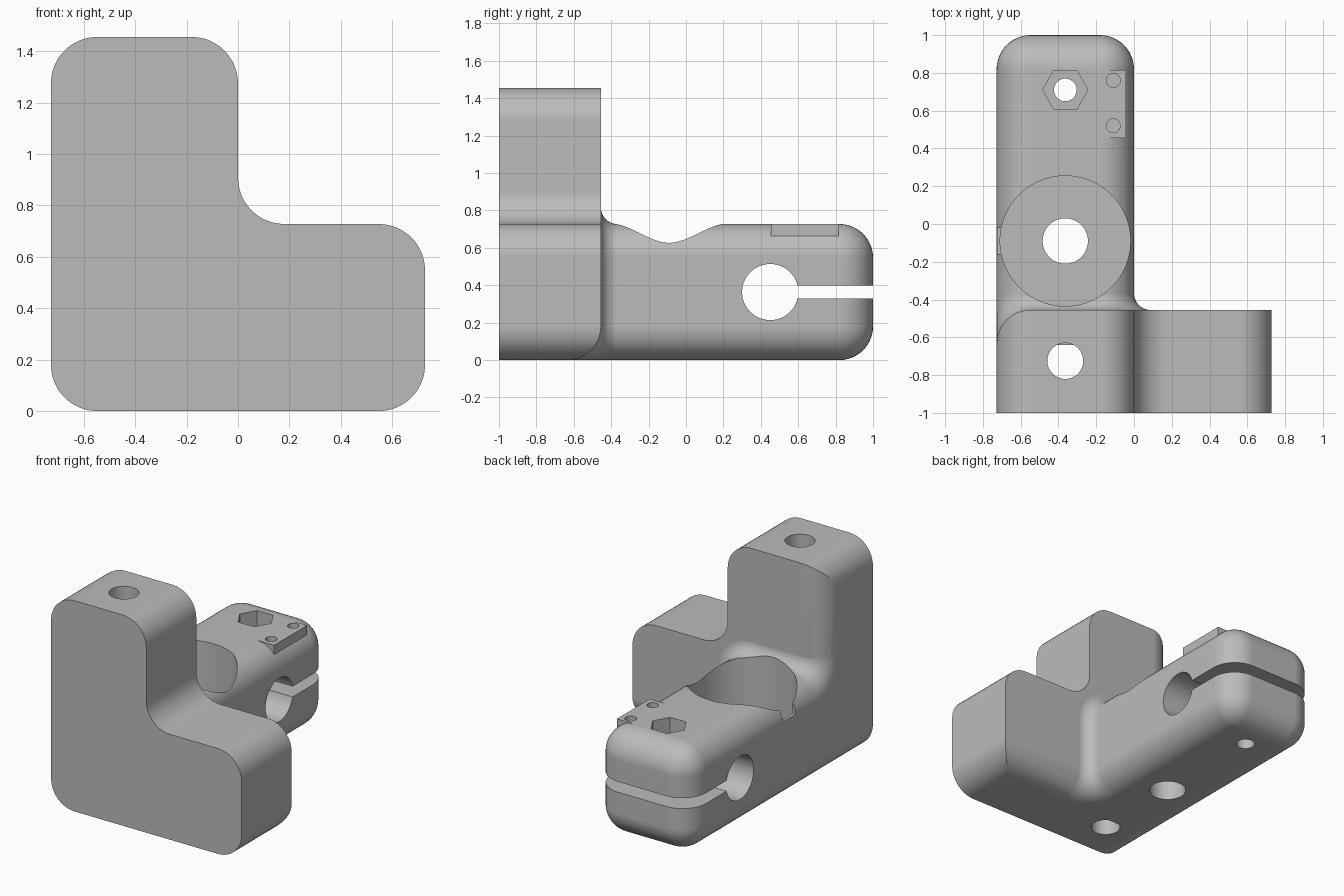
import bpy, bmesh
from math import sin, cos, pi, radians
from mathutils import Vector

W = 0.7275        # arm width, arm height and half of the bracket width
R = 0.18          # large edge rounding
F = 0.09          # blend between arm and bracket
BACK = -0.455     # rear face of the bracket
MID = -W / 2      # centre line of the arm
SEG = 12

scene_cube = bpy.data.objects.get("Cube")
if scene_cube:
    bpy.data.objects.remove(scene_cube, do_unlink=True)

grey = bpy.data.materials.new("plain_grey")
grey.use_nodes = True
COLOUR = (0.5, 0.5, 0.5, 1)
grey.diffuse_color = COLOUR
grey.node_tree.nodes["Principled BSDF"].inputs["Base Color"].default_value = COLOUR


def make_object(name, bm):
    bmesh.ops.recalc_face_normals(bm, faces=bm.faces[:])
    mesh = bpy.data.meshes.new(name)
    bm.to_mesh(mesh)
    bm.free()
    mesh.materials.append(grey)
    obj = bpy.data.objects.new(name, mesh)
    bpy.context.collection.objects.link(obj)
    return obj


def arc(cx, cy, r, start, end, n=SEG):
    angles = [radians(start + (end - start) * i / n) for i in range(n + 1)]
    return [(cx + r * cos(a), cy + r * sin(a)) for a in angles]


def loft(name, rings):
    """Closed solid through rings of equal length."""
    bm = bmesh.new()
    rows = [[bm.verts.new(p) for p in ring] for ring in rings]
    n = len(rows[0])
    for a, b in zip(rows, rows[1:]):
        for i in range(n):
            j = (i + 1) % n
            bm.faces.new((a[i], a[j], b[j], b[i]))
    bm.faces.new(rows[0])
    bm.faces.new(rows[-1])
    return make_object(name, bm)


def prism(name, points, axis, lo, hi):
    place = {"x": lambda a, b, t: (t, a, b),
             "y": lambda a, b, t: (a, t, b),
             "z": lambda a, b, t: (a, b, t)}[axis]
    return loft(name, [[place(a, b, t) for a, b in points] for t in (lo, hi)])


def round_bar(name, a, b, r, axis, lo, hi, sides=48):
    return prism(name, arc(a, b, r, 0, 360, sides)[:-1], axis, lo, hi)


def box(name, x0, x1, y0, y1, z0, z1):
    return prism(name, [(x0, y0), (x1, y0), (x1, y1), (x0, y1)], "z", z0, z1)


def cut(obj, cutters):
    for c in cutters:
        mod = obj.modifiers.new("cut", "BOOLEAN")
        mod.operation = "DIFFERENCE"
        mod.solver = "EXACT"
        mod.object = c
    bpy.context.view_layer.update()
    graph = bpy.context.evaluated_depsgraph_get()
    mesh = bpy.data.meshes.new_from_object(obj.evaluated_get(graph))
    obj.modifiers.clear()
    obj.data = mesh


# Bracket: L profile, with a rounded rear outer edge and rounded rear bottom edge
lo, hi, top = R - W, W - R, 2 * W - R
profile = (arc(lo, R, R, 180, 270) + arc(hi, R, R, 270, 360)
           + arc(hi, W - R, R, 0, 90) + arc(R, W + R, R, 270, 180)
           + arc(-R, top, R, 0, 90) + arc(lo, top, R, 90, 180))
bracket = prism("bracket", profile, "y", -1, BACK)
out = 0.05
edge_cut = prism("edge_cutter", arc(lo, BACK - R, R, 90, 180)
                 + [(-W - out, BACK - R), (-W - out, BACK + out), (lo, BACK + out)],
                 "z", -0.1, 1.6)
base_cut = prism("base_cutter", arc(BACK - R, R, R, 0, -90)
                 + [(BACK - R, -out), (BACK + out, -out), (BACK + out, R)],
                 "x", -0.9, 0.9)
post_hole = round_bar("post_hole_cutter", MID, -0.725, 0.095, "z", -0.1, 1.6)

# Arm: box rounded on every edge except where it enters the bracket
arm = box("arm", -W, 0, BACK - R - 0.005, 1, 0, W)
bm = bmesh.new()
bm.from_mesh(arm.data)
edges = [e for e in bm.edges if max(v.co.y for v in e.verts) > 0]
bmesh.ops.bevel(bm, geom=edges, offset=R, segments=SEG, profile=0.5,
                affect="EDGES", clamp_overlap=False)
bmesh.ops.recalc_face_normals(bm, faces=bm.faces[:])
bm.to_mesh(arm.data)
bm.free()

# Blend: concave fillet carried along the top, corner and side of the arm
stations = []     # x, z, outward direction in xz, inset
steps = [radians(89.5 * i / SEG) for i in range(SEG + 1)]
for a in reversed(steps):
    stations.append((lo - R * sin(a), W, (0, 1), R * (1 - cos(a))))
for i in range(SEG + 1):
    a = pi / 2 * (1 - i / SEG)
    n = (cos(a), sin(a))
    stations.append((-R + R * n[0], W - R + R * n[1], n, 0))
for a in steps:
    stations.append((0, R - R * sin(a), (1, 0), R * (1 - cos(a))))
rings = []
for x, z, n, inset in stations:
    r = F + inset
    section = arc(F, BACK + F, r, 180, 270)
    core = -inset - 0.02
    section += [(F, BACK + core), (core, BACK + core), (core, BACK + F)]
    rings.append([(x + n[0] * (u - 0.0005), y - 0.0005, z + n[1] * (u - 0.0005))
                  for u, y in section])
blend = loft("arm_blend", rings)

# Raised mounting pad on the edge of the arm
pad = box("mounting_pad", -0.2, -0.042, 0.455, 0.815, 0.658, W - 0.0005)

# Cutters for the arm
CY = -0.09
bore = round_bar("bore_cutter", MID, CY, 0.345, "z", 0.18, 1.0, 96)
bore_hole = round_bar("bore_hole_cutter", MID, CY, 0.12, "z", -0.1, 0.5)
notch = box("notch_cutter", -0.8, -0.6, CY - 0.07, CY + 0.07, 0.57, 0.9)
clamp = round_bar("clamp_cutter", 0.45, W / 2, 0.15, "x", -0.9, 0.2, 64)
slit = box("slit_cutter", -0.9, 0.2, 0.5, 1.1, 0.328, 0.4)
nut = round_bar("nut_cutter", MID, 0.71, 0.12, "z", 0.57, 0.9, 6)
bolt = round_bar("bolt_cutter", MID, 0.71, 0.06, "z", -0.1, 0.8, 32)
screws = [round_bar("screw_cutter", -0.11, y, 0.037, "z", 0.55, 0.9, 24)
          for y in (0.52, 0.76)]

cut(bracket, [edge_cut, base_cut, post_hole])
cut(arm, [bore, bore_hole, notch, clamp, slit, nut, bolt] + screws)
cut(blend, [bore])
cut(pad, screws)

for c in [edge_cut, base_cut, post_hole, bore, bore_hole, notch, clamp, slit,
          nut, bolt] + screws:
    bpy.data.objects.remove(c, do_unlink=True)

# Smooth rounds with crisp edges
for obj in (bracket, arm, blend, pad):
    bpy.ops.object.select_all(action="DESELECT")
    obj.select_set(True)
    bpy.context.view_layer.objects.active = obj
    bpy.ops.object.shade_smooth_by_angle(angle=radians(30))
    normals = obj.modifiers.new("even_normals", "WEIGHTED_NORMAL")
    normals.keep_sharp = True
